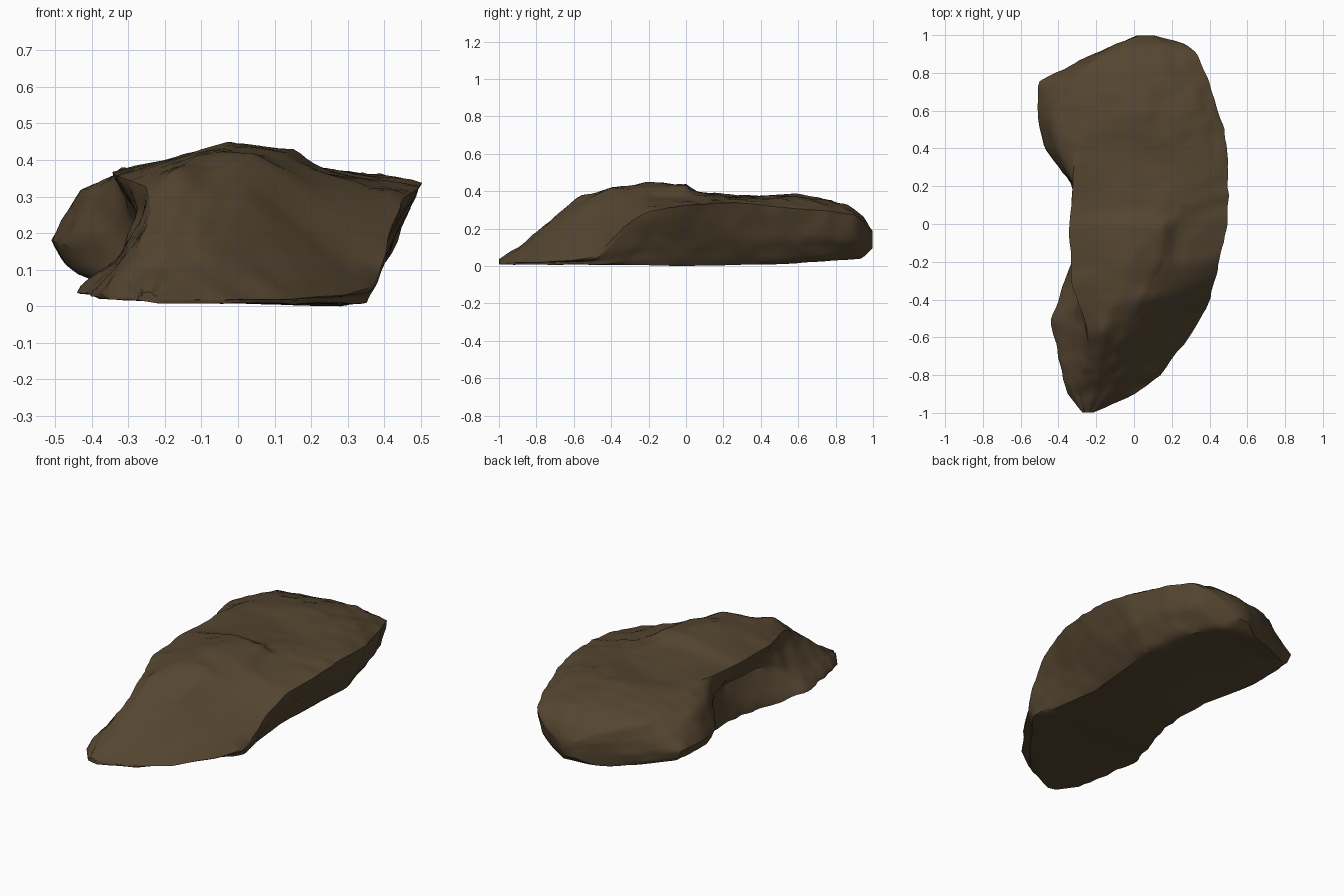
import bpy, bmesh, math
from mathutils import Vector, noise

old_cube = bpy.data.objects.get("Cube")
if old_cube:
    bpy.data.objects.remove(old_cube, do_unlink=True)

STATIONS = 80      # cross-sections along the length
STRIP_STEPS = 5    # points between two neighbouring guide edges

# Guide edges running front to back, each key is (y, x, z)
base_left = [(-1, -.27, .02), (-.9, -.36, .02), (-.52, -.46, .04), (-.3, -.38, .02),
             (-.1, -.31, .02), (.1, -.31, .03), (.22, -.34, .05), (.47, -.45, .09),
             (.75, -.47, .12), (.87, -.26, .08), (.95, -.08, .06), (1, .02, .1)]
left_waist = [(-1, -.27, .03), (-.85, -.35, .08), (-.5, -.33, .13), (-.3, -.25, .21),
              (0, -.24, .22), (.2, -.31, .2), (.38, -.47, .17), (.55, -.51, .18),
              (.75, -.51, .19), (.87, -.27, .16), (.95, -.1, .14), (1, .02, .13)]
left_brow = [(-1, -.26, .03), (-.85, -.31, .1), (-.55, -.26, .25), (-.3, -.29, .29),
             (0, -.3, .3), (.2, -.32, .31), (.38, -.4, .32), (.55, -.43, .32),
             (.75, -.43, .25), (.86, -.27, .22), (.95, -.1, .2), (1, .03, .16)]
left_ridge = [(-1, -.26, .04), (-.9, -.28, .09), (-.65, -.24, .28), (-.55, -.25, .33),
              (-.3, -.34, .36), (0, -.35, .37), (.25, -.33, .38), (.5, -.29, .37),
              (.7, -.31, .35), (.8, -.31, .32), (.93, -.11, .26), (1, .03, .19)]
crest = [(-1, -.24, .04), (-.85, -.2, .14), (-.57, -.17, .38), (-.4, -.1, .42),
         (-.2, -.02, .45), (.02, 0, .44), (.04, .02, .41), (.2, .04, .39),
         (.4, .05, .37), (.6, .05, .39), (.75, .05, .36), (.86, .05, .33),
         (.95, .05, .27), (1, .06, .19)]
terrace = [(-1, -.23, .03), (-.85, -.15, .13), (-.6, -.06, .32), (-.4, .03, .42),
           (-.2, .13, .42), (0, .15, .43), (.04, .17, .39), (.3, .2, .37),
           (.6, .2, .38), (.86, .15, .33), (.95, .1, .27), (1, .08, .19)]
right_shoulder = [(-1, -.22, .03), (-.85, -.1, .12), (-.6, .02, .27), (-.4, .1, .38),
                  (-.2, .21, .37), (0, .24, .37), (.1, .32, .36), (.3, .4, .36),
                  (.6, .36, .36), (.85, .24, .32), (.95, .18, .27), (1, .1, .18)]
right_rim = [(-1, -.22, .02), (-.9, .01, .02), (-.8, .14, .02), (-.6, .3, .03),
             (-.47, .37, .05), (-.4, .41, .14), (-.33, .43, .22), (-.2, .46, .3),
             (0, .5, .33), (.25, .51, .35), (.5, .48, .32), (.75, .4, .3),
             (.9, .34, .28), (.96, .26, .22), (1, .1, .16)]
right_undercut = [(-1, -.22, .02), (-.9, 0, .02), (-.45, .36, .03), (-.2, .38, .14),
                  (0, .38, .15), (.25, .41, .16), (.5, .42, .15), (.75, .37, .15),
                  (.92, .29, .14), (1, .1, .13)]
base_right = [(-1, -.22, .01), (-.9, 0, .01), (-.45, .35, .01), (0, .29, 0),
              (.5, .33, .01), (.8, .25, .03), (.94, .14, .04), (1, .08, .1)]
guides = [base_left, left_waist, left_brow, left_ridge, crest, terrace,
          right_shoulder, right_rim, right_undercut, base_right]


def point_on(guide, y):
    """Point of a guide edge at depth y, between its two nearest keys."""
    for near, far in zip(guide, guide[1:]):
        if y <= far[0]:
            t = (y - near[0]) / (far[0] - near[0])
            return Vector((near[1] + (far[1] - near[1]) * t, y,
                           near[2] + (far[2] - near[2]) * t))
    return Vector((guide[-1][1], y, guide[-1][2]))


def cross_section(y):
    """Closed ring of points through all guide edges."""
    corners = [point_on(guide, y) for guide in guides]
    ring = []
    for start, end in zip(corners, corners[1:] + corners[:1]):
        ring += [start.lerp(end, step / STRIP_STEPS) for step in range(STRIP_STEPS)]
    return ring


def roughness(p):
    """Broad dents, chipped ledges and fine grain of the stone."""
    broad = noise.noise(p * 4) * .006
    chips = -abs(noise.noise(p * 7 + Vector((3, 1, 2)))) * .014 + .004
    grain = noise.noise(p * 17) * .006
    return broad + chips + grain


# Rock body: loft the rings, closer together towards both ends
bm = bmesh.new()
rings = []
for i in range(STATIONS + 1):
    t = 2 * i / STATIONS - 1
    y = .6 * t + .4 * math.sin(t * math.pi / 2)
    rings.append([bm.verts.new(p) for p in cross_section(y)])
for ring, following in zip(rings, rings[1:]):
    count = len(ring)
    for j in range(count):
        k = (j + 1) % count
        bm.faces.new((ring[j], ring[k], following[k], following[j]))
bm.faces.new(rings[0])
bm.faces.new(rings[-1])
bmesh.ops.recalc_face_normals(bm, faces=bm.faces)

# Soften the guide edges, then chip the surface, leaving the underside calm
bmesh.ops.smooth_vert(bm, verts=bm.verts, factor=.35,
                      use_axis_x=True, use_axis_y=True, use_axis_z=True)
bm.normal_update()
moves = []
for vert in bm.verts:
    strength = .25 if vert.normal.z < -.8 else 1
    strength *= min(1, .2 + (1 - abs(vert.co.y)) * 6)
    moves.append((vert, vert.normal * roughness(vert.co) * strength))
for vert, move in moves:
    vert.co += move

# Rest the stone on the ground
lowest = min(vert.co.z for vert in bm.verts)
for vert in bm.verts:
    vert.co.z -= lowest

mesh = bpy.data.meshes.new("rock_slab")
bm.to_mesh(mesh)
bm.free()
rock = bpy.data.objects.new("rock_slab", mesh)
bpy.context.collection.objects.link(rock)

# Brown stone
stone = bpy.data.materials.new("brown_stone")
stone.use_nodes = True
colour = (.09, .06, .03, 1)
stone.diffuse_color = colour
stone.node_tree.nodes["Principled BSDF"].inputs["Base Color"].default_value = colour
mesh.materials.append(stone)

bpy.context.view_layer.objects.active = rock
rock.select_set(True)
bpy.ops.object.shade_smooth_by_angle(angle=math.radians(40))
